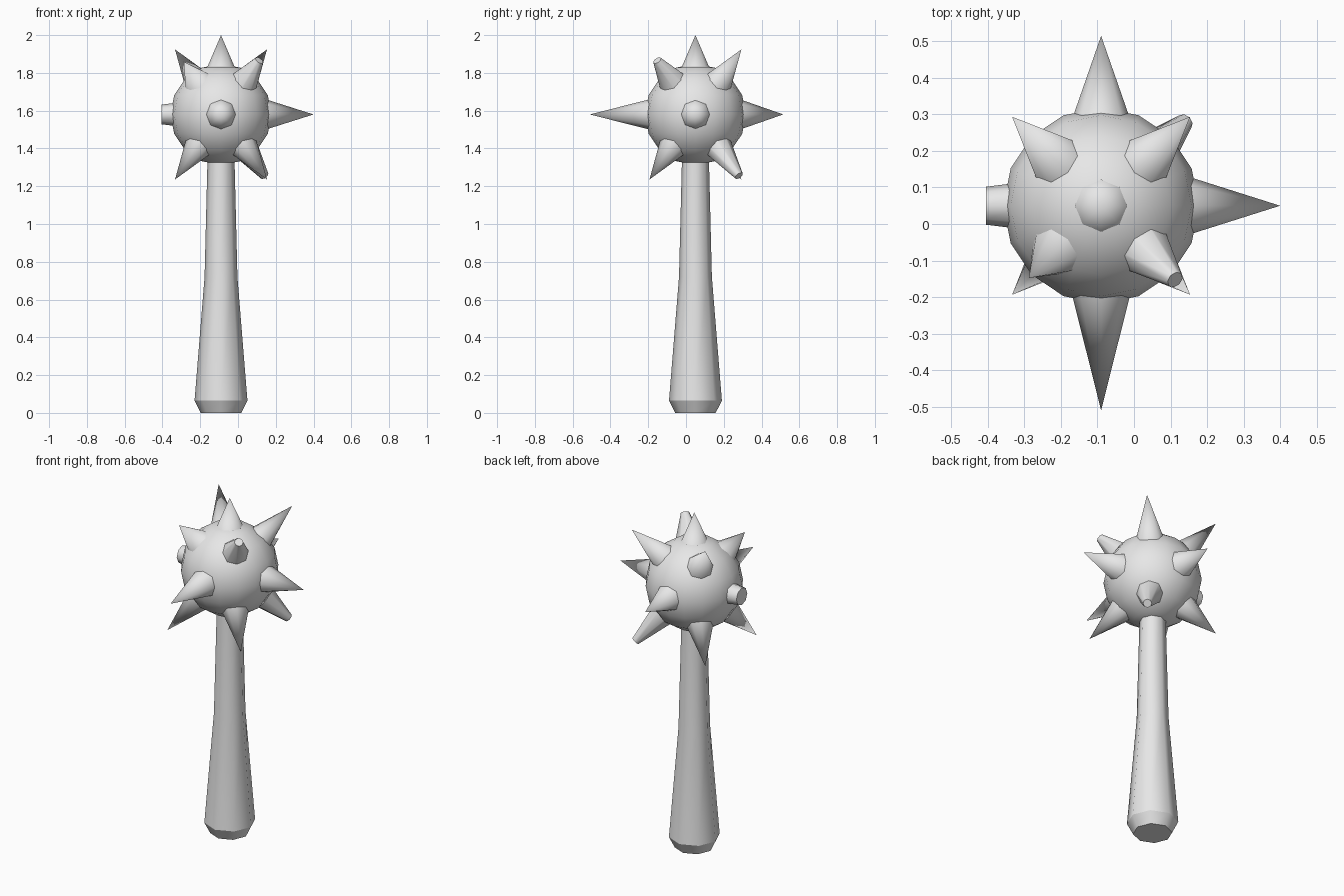
import bpy
import bmesh
from math import cos, sin, pi, radians
from mathutils import Vector, Matrix

old = bpy.data.objects.get("Cube")
if old:
    bpy.data.objects.remove(old)

CENTRE = Vector((-0.09, 0.05, 1.58))
BALL_RADIUS = 0.268
SIDES = 8

# Single plain grey material
grey = bpy.data.materials.new("plain_grey")
grey.use_nodes = True
colour = (0.8, 0.8, 0.8, 1)
grey.diffuse_color = colour
grey.node_tree.nodes["Principled BSDF"].inputs["Base Color"].default_value = colour


def finish(name, bm, location):
    """Smooth the round sides, keep hard rims sharp, and make the object."""
    bmesh.ops.recalc_face_normals(bm, faces=bm.faces)
    for face in bm.faces:
        face.smooth = True
    for edge in bm.edges:
        if edge.calc_face_angle(0) > radians(50):
            edge.smooth = False
    mesh = bpy.data.meshes.new(name)
    bm.to_mesh(mesh)
    bm.free()
    mesh.materials.append(grey)
    obj = bpy.data.objects.new(name, mesh)
    obj.location = location
    bpy.context.collection.objects.link(obj)
    return obj


# Handle: tapered eight-sided shaft with a bevelled foot
def add_handle():
    profile = [(0.107, 0), (0.14, 0.065), (0.087, 0.72), (0.07, 1.4)]
    bm = bmesh.new()
    rings = []
    for r, z in profile:
        angles = [2 * pi * i / SIDES for i in range(SIDES)]
        rings.append([bm.verts.new((r * cos(a), r * sin(a), z)) for a in angles])
    for low, high in zip(rings, rings[1:]):
        for i in range(SIDES):
            j = (i + 1) % SIDES
            bm.faces.new((low[i], low[j], high[j], high[i]))
    bm.faces.new(rings[0])
    bm.faces.new(rings[-1])
    foot = set(rings[0] + rings[1])
    for edge in bm.edges:
        a, b = edge.verts
        if a in foot and abs(a.co.z - b.co.z) < 0.001:
            edge.smooth = False
    finish("handle", bm, (CENTRE.x, CENTRE.y, 0))


# Ball head
def add_ball():
    bm = bmesh.new()
    bmesh.ops.create_uvsphere(bm, u_segments=16, v_segments=8, radius=BALL_RADIUS)
    finish("ball_head", bm, CENTRE)


# Spike: cone starting inside the ball; a tip radius makes a broken, blunt end
def add_spike(name, direction, reach, tip=0.0, width=0.073):
    start, surface = 0.2, 0.25
    slope = (width - tip) / (reach - surface)
    base = width + slope * (surface - start)
    depth = reach - start
    bm = bmesh.new()
    bmesh.ops.create_cone(bm, cap_ends=True, segments=SIDES, radius1=base,
                          radius2=tip, depth=depth,
                          matrix=Matrix.Translation((0, 0, start + depth / 2)))
    bmesh.ops.remove_doubles(bm, verts=bm.verts, dist=0.0001)
    turn = Vector(direction).normalized().to_track_quat('Z', 'Y').to_matrix()
    bmesh.ops.rotate(bm, verts=bm.verts, matrix=turn)
    finish(name, bm, CENTRE)


add_handle()
add_ball()

# Spikes along the axes
add_spike("top_spike", (0, 0, 1), 0.42)
add_spike("left_spike", (1, 0, 0), 0.49, width=0.076)
add_spike("right_broken_spike", (-1, 0, 0), 0.315, tip=0.052, width=0.06)
add_spike("front_spike", (0, -1, 0), 0.56, width=0.078)
add_spike("back_spike", (0, 1, 0), 0.465, width=0.075)

# Diagonal spikes, some short or broken
special = {
    (-1, -1, 1): (0.395, 0.0),
    (1, -1, 1): (0.405, 0.024),
    (1, 1, -1): (0.46, 0.024),
}
for x in (-1, 1):
    for y in (-1, 1):
        for z in (-1, 1):
            reach, tip = special.get((x, y, z), (0.487, 0.0))
            label = "_".join(("upper" if z > 0 else "lower",
                              "front" if y < 0 else "back",
                              "left" if x > 0 else "right", "spike"))
            add_spike(label, (x, y, z * 2 ** 0.5), reach, tip)
